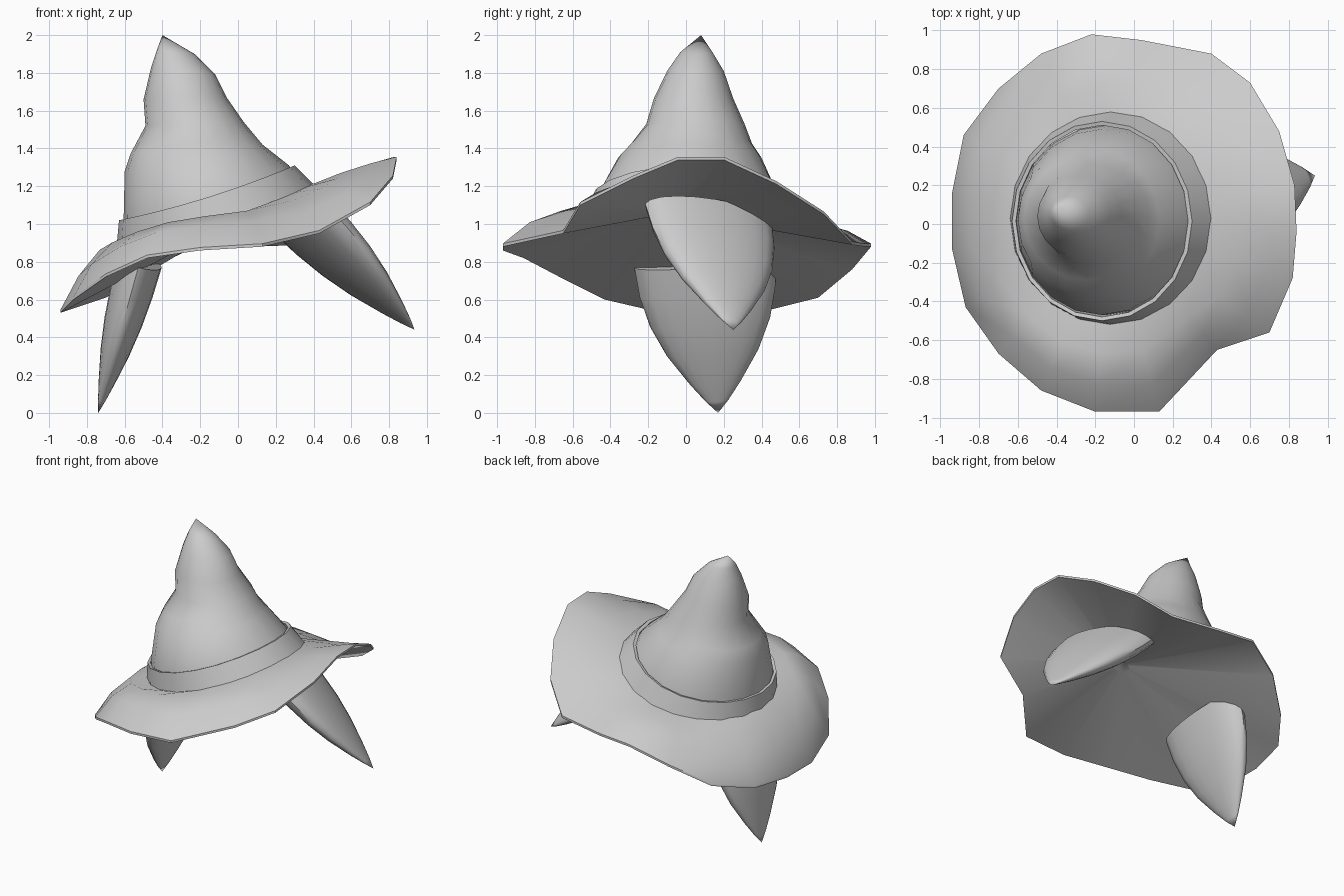
import bpy, bmesh, math
from mathutils import Vector

cube = bpy.data.objects.get("Cube")
if cube:
    bpy.data.objects.remove(cube)

felt = bpy.data.materials.new("grey felt")
felt.use_nodes = True
grey = (0.6, 0.6, 0.6, 1)
felt.diffuse_color = grey
felt.node_tree.nodes["Principled BSDF"].inputs["Base Color"].default_value = grey

SIDES = 20
TURNS = [2 * math.pi * i / SIDES for i in range(SIDES)]


def loft(name, rings, cap_start=False, tip=None, closed=False, angle=40):
    """Skin a list of equal point rings, optionally capped, pointed or looped."""
    bm = bmesh.new()
    loops = [[bm.verts.new(p) for p in ring] for ring in rings]
    pairs = list(zip(loops, loops[1:]))
    if closed:
        pairs.append((loops[-1], loops[0]))
    n = len(loops[0])
    for a, b in pairs:
        for i in range(n):
            j = (i + 1) % n
            bm.faces.new((a[i], a[j], b[j], b[i]))
    if cap_start:
        bm.faces.new(loops[0])
    if tip is not None:
        point = bm.verts.new(tip)
        for i in range(n):
            bm.faces.new((loops[-1][i], loops[-1][(i + 1) % n], point))
    bmesh.ops.recalc_face_normals(bm, faces=bm.faces)
    mesh = bpy.data.meshes.new(name)
    bm.to_mesh(mesh)
    bm.free()
    mesh.materials.append(felt)
    obj = bpy.data.objects.new(name, mesh)
    bpy.context.collection.objects.link(obj)
    bpy.ops.object.select_all(action="DESELECT")
    obj.select_set(True)
    bpy.context.view_layer.objects.active = obj
    bpy.ops.object.shade_smooth_by_angle(angle=math.radians(angle))
    return obj


def saddle(x0, x1, y0, y1, z0, z1, sag=0.0, angles=TURNS):
    """Ellipse from its extents, tilted from z0 at x0 to z1 at x1, sagging front and back."""
    ring = []
    for a in angles:
        c, s = math.cos(a), math.sin(a)
        ring.append(Vector(((x0 + x1) / 2 + c * (x1 - x0) / 2,
                            (y0 + y1) / 2 + s * (y1 - y0) / 2,
                            (z0 + z1) / 2 + c * (z1 - z0) / 2 - sag * s * s)))
    return ring


# Floppy brim: irregular rim, domed top, shallow cone underneath
rim = [Vector(p) for p in (
    (.84, -.04, 1.34), (.83, .2, 1.34), (.75, .48, 1.21), (.6, .73, 1.05), (.4, .88, .89),
    (.04, .95, .88), (-.22, .98, .88), (-.48, .88, .76), (-.7, .7, .61), (-.88, .46, .55),
    (-.94, .16, .53), (-.94, -.13, .53), (-.87, -.43, .6), (-.7, -.67, .72), (-.48, -.86, .82),
    (-.2, -.97, .86), (.13, -.97, .88), (.43, -.65, .95), (.7, -.56, 1.1), (.82, -.28, 1.24))]
middle = Vector((-.12, .03, 1.03))
under_peak = Vector((.06, -.07, 1.06))
angles = [math.atan2(p.y - middle.y, p.x - middle.x) for p in rim]
rim_top = [p + Vector((0, 0, .016)) for p in rim]
crown_edge = saddle(-.63, .39, -.51, .57, .92, 1.21, .05, angles)
inner = saddle(-.5, .25, -.4, .45, .97, 1.18, .04, angles)


def brim_ring(t):
    ring = []
    for e, r, a in zip(crown_edge, rim_top, angles):
        swell = 1 - .8 * math.cos(a) + 1.2 * max(0, -math.sin(a))
        ring.append(e.lerp(r, t) + Vector((0, 0, .16 * t * (1 - t) * swell)))
    return ring


under = [under_peak.lerp(p, .06) for p in rim]
loft("brim", [under, rim, rim_top, brim_ring(.7), brim_ring(.35), crown_edge, inner],
     cap_start=True, angle=35)

# Hat band
loft("hat_band", [
    saddle(-.64, .4, -.52, .58, .91, 1.21, .05),
    saddle(-.63, .3, -.5, .53, 1.02, 1.31, .025),
    saddle(-.61, .28, -.48, .51, 1.02, 1.3, .025),
    saddle(-.6, .34, -.47, .53, .92, 1.2, .05)], closed=True)

# Crown, leaning over to a bent point
loft("crown", [
    saddle(-.61, .33, -.47, .51, .93, 1.21, .05),
    saddle(-.605, .27, -.47, .49, 1.05, 1.31, .03),
    saddle(-.6, .13, -.36, .4, 1.28, 1.42),
    saddle(-.57, .08, -.29, .35, 1.37, 1.48),
    saddle(-.49, .03, -.21, .31, 1.52, 1.54),
    saddle(-.5, -.06, -.17, .25, 1.66, 1.67),
    saddle(-.46, -.12, -.1, .2, 1.83, 1.79),
    saddle(-.43, -.23, -.03, .14, 1.92, 1.9)],
    tip=(-.4, .08, 2), angle=60)


def ear(name, base, tip, wide_hint, wide, thin):
    """Flattened curved horn from a base tucked against the brim down to a point."""
    base, tip = Vector(base), Vector(tip)
    axis = (tip - base).normalized()
    across = Vector(wide_hint)
    across = (across - axis * across.dot(axis)).normalized()
    depth = axis.cross(across)
    rings = []
    for t, r in ((0, 1), (.2, .96), (.4, .85), (.6, .65), (.8, .36), (.92, .16)):
        rings.append([base.lerp(tip, t) + across * (math.cos(a) * wide * r)
                      + depth * (math.sin(a) * thin * r) for a in TURNS])
    loft(name, rings, cap_start=True, tip=tip, angle=50)


# Ears hanging under the brim
ear("right_ear", (-.52, .1, .8), (-.74, .17, 0), (0, 1, 0), .375, .12)
ear("left_ear", (.33, .12, 1.05), (.935, .25, .44), (-.25, .68, -.13), .365, .115)
